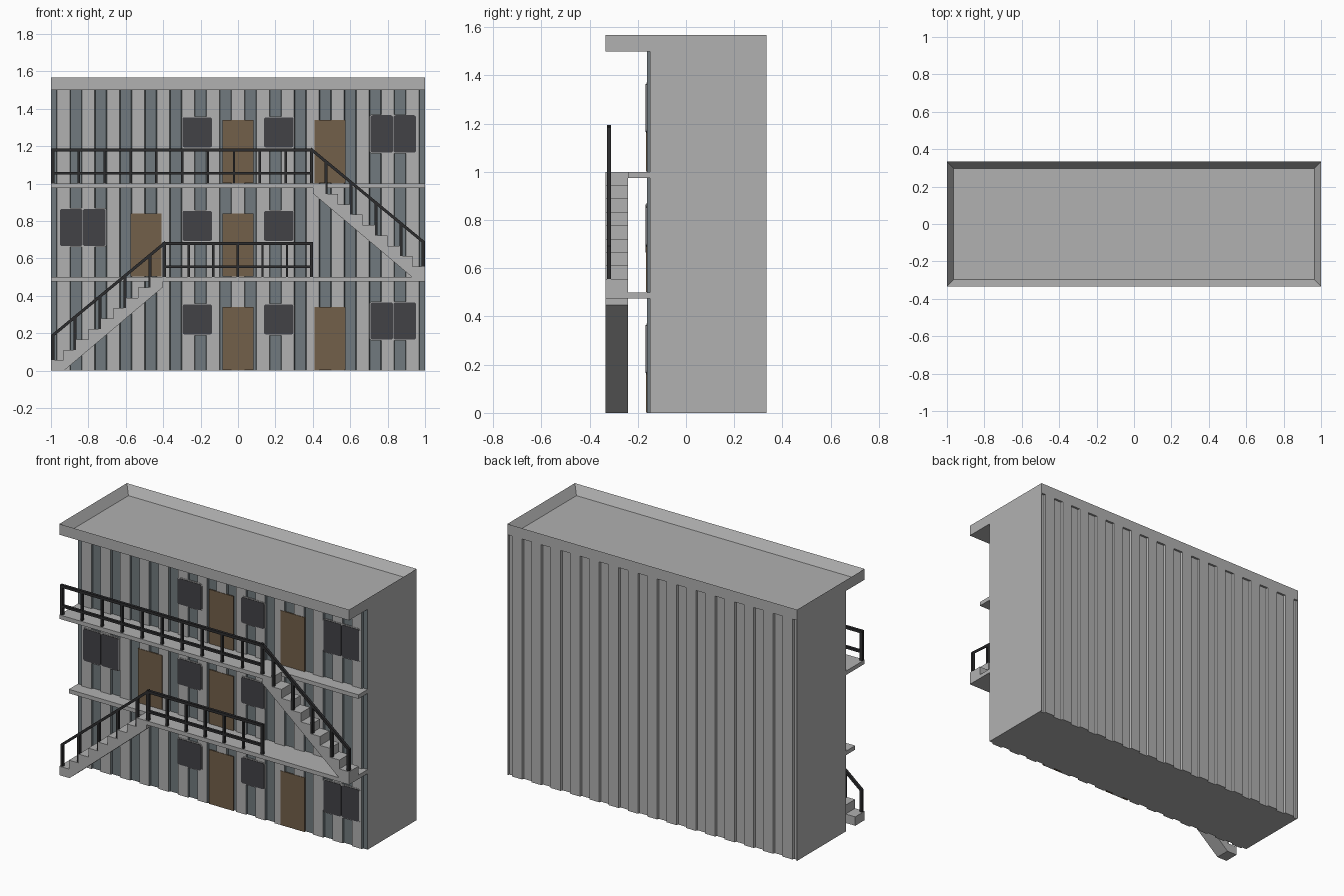
import bpy, bmesh, math

if "Cube" in bpy.data.objects:
    bpy.data.objects.remove(bpy.data.objects["Cube"])


def material(name, rgb):
    m = bpy.data.materials.new(name)
    m.diffuse_color = (*rgb, 1)
    m.use_nodes = True
    m.node_tree.nodes["Principled BSDF"].inputs["Base Color"].default_value = m.diffuse_color
    return m


CONCRETE = material("light_grey", (0.44, 0.44, 0.44))
SLATE = material("slate_groove", (0.165, 0.195, 0.21))
WOOD = material("door_brown", (0.17, 0.115, 0.067))
GLASS = material("window_dark", (0.055, 0.055, 0.062))
METAL = material("railing_black", (0.025, 0.025, 0.027))


def prisms(name, polys, axis, mats):
    """One object made of extruded polygons: each entry is (points, start, end)."""
    bm = bmesh.new()
    for pts, a, b in polys:
        put = (lambda p, d: (p[0], d, p[1])) if axis == "y" else (lambda p, d: (p[0], p[1], d))
        lo = [bm.verts.new(put(p, a)) for p in pts]
        hi = [bm.verts.new(put(p, b)) for p in pts]
        bm.faces.new(lo)
        bm.faces.new(hi)
        n = len(pts)
        for i in range(n):
            j = (i + 1) % n
            bm.faces.new((lo[i], lo[j], hi[j], hi[i]))
    bmesh.ops.recalc_face_normals(bm, faces=bm.faces)
    me = bpy.data.meshes.new(name)
    bm.to_mesh(me)
    bm.free()
    for m in mats:
        me.materials.append(m)
    ob = bpy.data.objects.new(name, me)
    bpy.context.collection.objects.link(ob)
    return ob


def rect(x0, x1, z0, z1):
    return [(x0, z0), (x1, z0), (x1, z1), (x0, z1)]


def rounded(x0, x1, z0, z1, r):
    pts = []
    for k, (cx, cz) in enumerate(((x1 - r, z1 - r), (x0 + r, z1 - r), (x0 + r, z0 + r), (x1 - r, z0 + r))):
        for s in range(4):
            t = math.radians(90 * k + 30 * s)
            pts.append((cx + r * math.cos(t), cz + r * math.sin(t)))
    return pts


# Corrugated building body: 15 ribs front and back
FRONT, RIB, BACK, GROOVE = -0.15, -0.162, 0.333, 0.32
PITCH = 2 / 15
front, back = [(-1, FRONT)], []
for i in range(15):
    c = -1 + PITCH * (i + 0.5)
    for dx, out in ((-0.038, 0), (-0.034, 1), (0.034, 1), (0.038, 0)):
        front.append((c + dx, RIB if out else FRONT))
        back.append((c + dx, BACK if out else GROOVE))
front.append((1, FRONT))
back = [(-1, BACK), (-0.996, BACK), (-0.995, GROOVE)] + back + [(0.995, GROOVE), (0.996, BACK), (1, BACK)]
body = prisms("corrugated_body", [(front + back[::-1], 0, 1.5)], "z", [CONCRETE, SLATE])
for f in body.data.polygons:
    if abs(f.normal.z) < 0.5 and abs(f.normal.x) < 0.99 and RIB + 0.001 < f.center.y < 0:
        f.material_index = 1

# Roof slab with overhang and sunken top
roof = prisms("roof", [(rect(-1, 1, -0.333, 0.333), 1.5, 1.567)], "z", [CONCRETE])
bm = bmesh.new()
bm.from_mesh(roof.data)
bm.faces.ensure_lookup_table()
top = [f for f in bm.faces if f.normal.z > 0.9]
bmesh.ops.inset_region(bm, faces=top, thickness=0.05)
for v in top[0].verts:
    v.co.z = 1.512
bm.to_mesh(roof.data)
bm.free()

# Walkway slabs, narrow where the stairs run past
WALL, NARROW, WIDE = -0.15, -0.24, -0.333
for name, s, z in (("lower_walkway", 1, 0.5), ("upper_walkway", -1, 1.0)):
    outline = [(-s, WALL), (-s, NARROW), (-0.4 * s, NARROW), (-0.4 * s, WIDE), (s, WIDE), (s, WALL)]
    prisms(name, [(outline, z - 0.025, z)], "z", [CONCRETE])

# Stairs with sloped underside, and their railings
N, RUN, RISE = 9, 0.6 / 9, 0.5 / 9
RY0, RY1 = -0.328, -0.311
for label, s, base in (("lower", 1, 0.0), ("upper", -1, 0.5)):
    prof = [(-1, 0)]
    for k in range(N):
        prof += [(-1 + k * RUN, (k + 1) * RISE), (-1 + (k + 1) * RUN, (k + 1) * RISE)]
    prof += [(-0.4, 0.447), (-0.93, 0)]
    prisms(label + "_stairs", [([(s * x, z + base) for x, z in prof], WIDE, NARROW)], "y", [CONCRETE])

    def rail_z(x):
        return 0.19 + (x + 1) * 0.825

    parts = [[(-0.997, rail_z(-0.997)), (-0.39, rail_z(-0.39)),
              (-0.39, rail_z(-0.39) - 0.02), (-0.997, rail_z(-0.997) - 0.02)]]
    for x in (-0.988, -0.872, -0.737, -0.604, -0.47):
        step = math.floor((x + 1) / RUN) + 1
        parts.append(rect(x - 0.008, x + 0.008, step * RISE - 0.005, rail_z(x) - 0.008))
    prisms(label + "_stair_railing",
           [([(s * x, z + base) for x, z in p], RY0, RY1) for p in parts], "y", [METAL])

# Walkway railings
for name, x0, x1, n, z in (("lower_walkway_railing", -0.395, 0.393, 7, 0.5),
                           ("upper_walkway_railing", -0.99, 0.393, 11, 1.0)):
    parts = [rect(x0 - 0.008, x1 + 0.008, z + 0.17, z + 0.187),
             rect(x0 - 0.008, x1 + 0.008, z + 0.047, z + 0.062)]
    for i in range(n):
        x = x0 + (x1 - x0) * i / (n - 1)
        w = 0.009 if i in (0, n - 1) else 0.006
        parts.append(rect(x - w, x + w, z - 0.005, z + 0.175))
    prisms(name, [(p, RY0, RY1) for p in parts], "y", [METAL])

# Doors and windows on each floor; the middle floor has its side ones mirrored
for floor, s in enumerate((1, -1, 1)):
    z = floor * 0.5
    tag = ("ground", "middle", "top")[floor]
    doors = [(-0.084, 0.084), tuple(sorted((0.408 * s, 0.576 * s)))]
    prisms(tag + "_doors", [(rect(a, b, z + 0.002, z + 0.34), -0.165, -0.158) for a, b in doors], "y", [WOOD])
    mid = 0.83 * s
    panes = [(-0.298, -0.138, 0.193, 0.354), (0.138, 0.298, 0.193, 0.354),
             (mid - 0.122, mid - 0.001, 0.165, 0.365), (mid + 0.001, mid + 0.122, 0.165, 0.365)]
    prisms(tag + "_window_panes",
           [(rounded(a, b, z + c, z + d, 0.012), -0.167, -0.161) for a, b, c, d in panes], "y", [GLASS])
    frames = panes[:2] + [(mid - 0.122, mid + 0.122, 0.165, 0.365)]
    prisms(tag + "_window_frames",
           [(rounded(a - 0.005, b + 0.005, z + c - 0.005, z + d + 0.005, 0.015), -0.1645, -0.158)
            for a, b, c, d in frames], "y", [CONCRETE])
